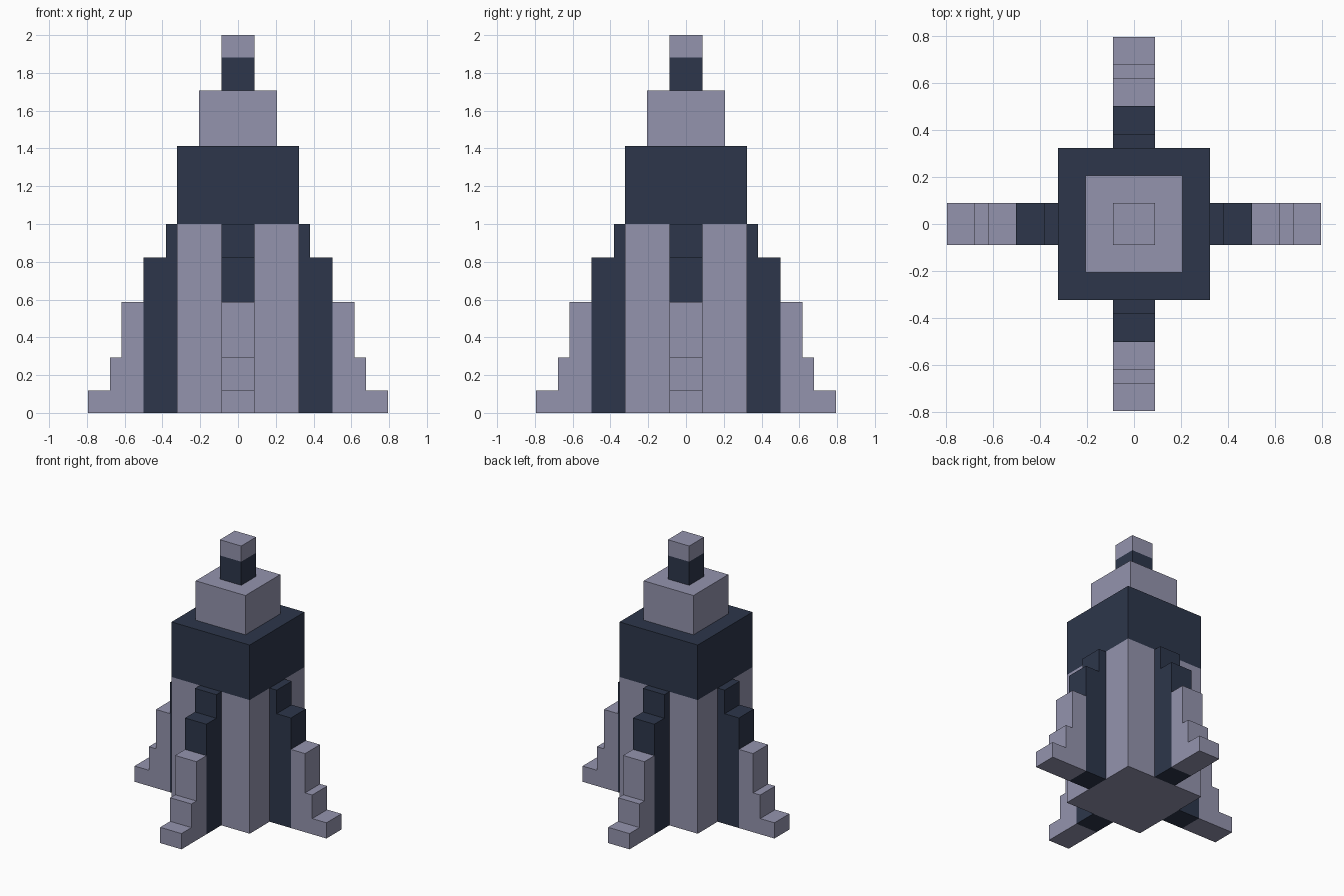
import bpy, math
from mathutils import Matrix

if "Cube" in bpy.data.objects:
    bpy.data.objects.remove(bpy.data.objects["Cube"])

U = 1 / 17  # one block of the model's grid


def material(name, rgb):
    m = bpy.data.materials.new(name)
    m.diffuse_color = (*rgb, 1)
    m.use_nodes = True
    m.node_tree.nodes["Principled BSDF"].inputs["Base Color"].default_value = m.diffuse_color
    return m


grey = material("pale lilac grey", (0.296, 0.296, 0.423))
navy = material("dark navy", (0.026, 0.037, 0.070))


def prism(name, profile, half_depth, mat, angle=0):
    """Extrude an (x, z) outline, in blocks, along y, then turn it about z."""
    n = len(profile)
    verts = [(x * U, y * U, z * U) for y in (-half_depth, half_depth) for x, z in profile]
    faces = [tuple(range(n)), tuple(range(2 * n - 1, n - 1, -1))]
    faces += [(i, i + n, (i + 1) % n + n, (i + 1) % n) for i in range(n)]
    mesh = bpy.data.meshes.new(name)
    mesh.from_pydata(verts, [], faces)
    mesh.transform(Matrix.Rotation(angle, 4, 'Z'))
    mesh.materials.append(mat)
    ob = bpy.data.objects.new(name, mesh)
    bpy.context.collection.objects.link(ob)
    return ob


# Stacked square body sections: name, half width, bottom, top, colour
for name, h, z0, z1, mat in [
    ("body", 5.5, 0, 17, grey),
    ("collar", 5.5, 17, 24, navy),
    ("nose", 3.5, 24, 29, grey),
    ("tip_band", 1.5, 29, 32, navy),
    ("tip", 1.5, 32, 34, grey),
]:
    prism(name, [(-h, z0), (h, z0), (h, z1), (-h, z1)], h, mat)

# Four stepped fins: dark inner root and pale outer steps
root = [(5.5, 0), (8.5, 0), (8.5, 14), (6.5, 14), (6.5, 17), (5.5, 17)]
steps = [(8.5, 0), (13.5, 0), (13.5, 2), (11.5, 2), (11.5, 5), (10.5, 5),
         (10.5, 10), (8.5, 10)]
for i, side in enumerate(("right", "back", "left", "front")):
    prism(f"fin_root_{side}", root, 1.5, navy, i * math.pi / 2)
    prism(f"fin_steps_{side}", steps, 1.5, grey, i * math.pi / 2)
